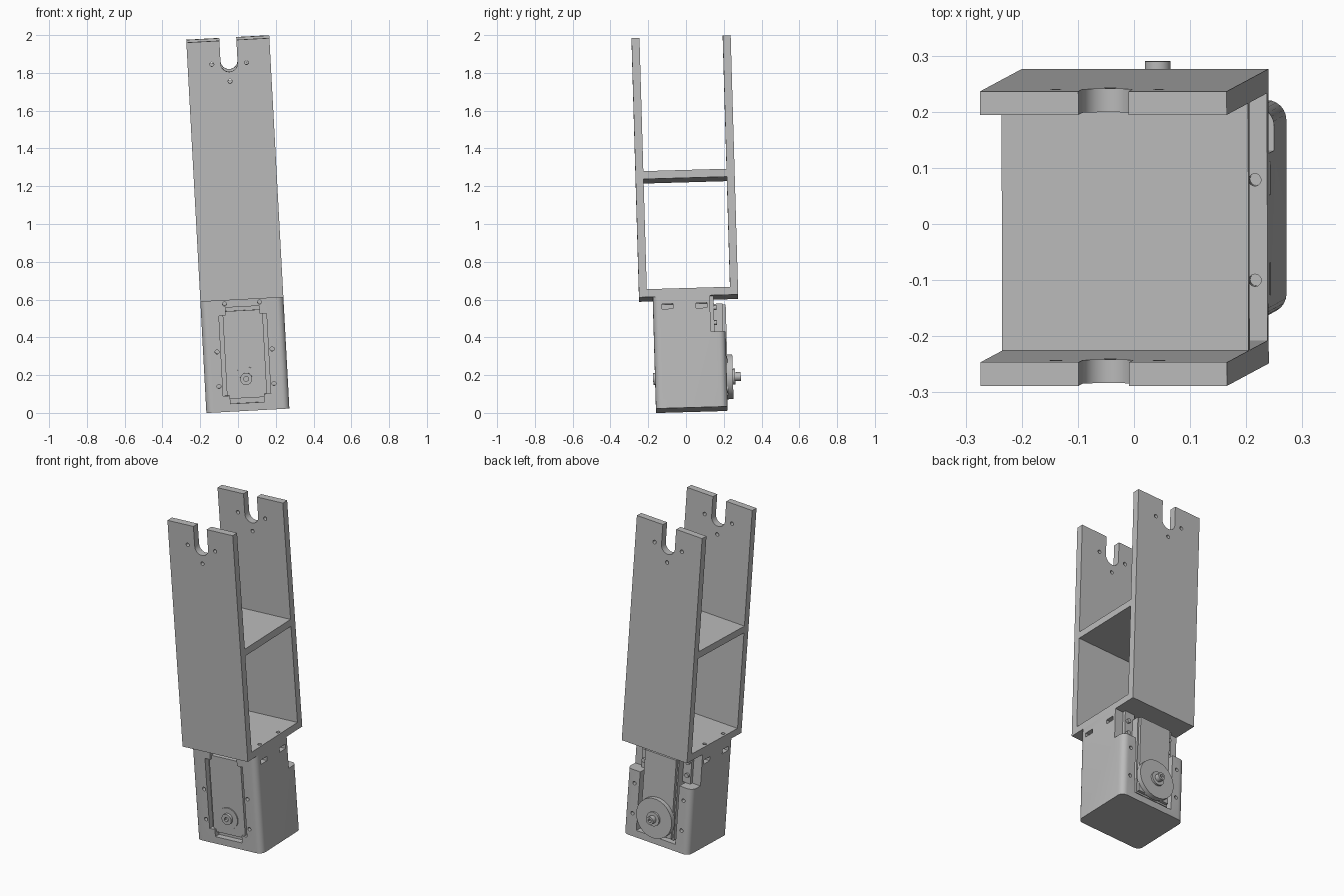
import bpy, bmesh, math
from mathutils import Matrix, Vector

cube = bpy.data.objects.get("Cube")
if cube:
    bpy.data.objects.remove(cube, do_unlink=True)

grey = bpy.data.materials.new("plain_grey")
grey.use_nodes = True
tone = (0.5, 0.5, 0.5, 1)
grey.diffuse_color = tone
grey.node_tree.nodes["Principled BSDF"].inputs["Base Color"].default_value = tone

# The whole assembly leans slightly
up = Vector((-0.054, -0.029, 1)).normalized()
side = Vector((1, 0, 0.054)).normalized()
back = up.cross(side)
TILT = Matrix.Translation((0.052, 0.031, 0.0166)) @ Matrix((side, back, up)).transposed().to_4x4()
parts = []


def make(name, bm, part):
    mesh = bpy.data.meshes.new(name)
    bm.to_mesh(mesh)
    bm.free()
    obj = bpy.data.objects.new(name, mesh)
    bpy.context.collection.objects.link(obj)
    mesh.materials.append(grey)
    if part:
        parts.append(obj)
    else:
        obj.hide_render = True
    return obj


def box(name, x, y, z, part=True, round_corners=0):
    """Box from (low, high) pairs, with optionally rounded upright edges."""
    bm = bmesh.new()
    bmesh.ops.create_cube(bm, size=1)
    for v in bm.verts:
        v.co = [pair[1] if c > 0 else pair[0] for c, pair in zip(v.co, (x, y, z))]
    if round_corners:
        upright = [e for e in bm.edges if abs(e.verts[0].co.z - e.verts[1].co.z) > 0.01]
        bmesh.ops.bevel(bm, geom=upright, offset=round_corners, segments=6,
                        profile=0.5, affect='EDGES')
    return make(name, bm, part)


def rod(name, x, z, radius, y, part=True, sides=32):
    """Cylinder running from front to back."""
    bm = bmesh.new()
    bmesh.ops.create_cone(bm, cap_ends=True, segments=sides, radius1=radius,
                          radius2=radius, depth=y[1] - y[0])
    bmesh.ops.rotate(bm, verts=bm.verts, matrix=Matrix.Rotation(math.pi / 2, 3, 'X'))
    bmesh.ops.translate(bm, verts=bm.verts, vec=(x, (y[0] + y[1]) / 2, z))
    return make(name, bm, part)


def upright_rod(name, x, y, radius, z):
    bm = bmesh.new()
    bmesh.ops.create_cone(bm, cap_ends=True, segments=16, radius1=radius,
                          radius2=radius, depth=z[1] - z[0])
    bmesh.ops.translate(bm, verts=bm.verts, vec=(x, y, (z[0] + z[1]) / 2))
    return make(name, bm, False)


def cut(target, cutter):
    mod = target.modifiers.new("cut", 'BOOLEAN')
    mod.operation = 'DIFFERENCE'
    mod.solver = 'EXACT'
    mod.object = cutter
    bpy.context.view_layer.objects.active = target
    bpy.ops.object.modifier_apply(modifier=mod.name)
    bpy.data.objects.remove(cutter, do_unlink=True)


W = 0.22        # half width
FLOOR = 0.592   # underside of the bracket
AXLE = 0.169    # height of the motor shaft
THROUGH = (-0.4, 0.4)

# Long bracket: two plates joined by a floor and a shelf
bracket = box("arm_bracket", (-W, W), (-0.2625, 0.2625), (FLOOR, 1.967))
for bay in ((0.634, 1.218), (1.26, 2.2)):
    cut(bracket, box("bay", (-0.5, 0.5), (-0.2205, 0.2205), bay, False))

# U notch and screw holes at the top of both plates
NOTCH = 1.845
cut(bracket, box("notch", (-0.045, 0.045), THROUGH, (NOTCH, 2.2), False))
cut(bracket, rod("notch_round", 0, NOTCH, 0.045, THROUGH, False))
for angle in (0, 180, 270):
    a = math.radians(angle)
    cut(bracket, rod("hole", 0.092 * math.cos(a), NOTCH + 0.095 * math.sin(a),
                     0.011, THROUGH, False, 16))

# Motor housing with rounded corners
housing = box("motor_housing", (-W, W), (-0.19, 0.19), (0, FLOOR), True, 0.035)
cut(housing, box("rear_step", (-0.5, 0.5), (0.112, 0.4), (0.4, 0.7), False))
cut(housing, box("rear_pocket", (-0.132, 0.132), (0.1, 0.4), (0.042, 0.7), False))
cut(housing, box("front_pocket", (-0.126, 0.126), (-0.4, -0.155), (0.085, 0.51), False))
cut(housing, box("front_pocket_tall", (-0.09, 0.09), (-0.4, -0.155), (0.042, 0.552), False))

# Screw holes, nut slots and matching floor holes on both sides
for s in (-1, 1):
    for x, z in ((0.093, 0.572), (0.146, 0.32), (0.146, 0.137)):
        cut(housing, rod("front_screw", s * x, z, 0.011, (-0.3, -0.15), False, 16))
    for z in (0.32, 0.137):
        cut(housing, rod("rear_screw", s * 0.165, z, 0.011, (0.15, 0.3), False, 16))
    for y in (-0.113, 0.066):
        lo, hi = sorted((s * 0.16, s * 0.4))
        cut(housing, box("nut_slot", (lo, hi), (y - 0.029, y + 0.029), (0.527, 0.553), False))
        cut(bracket, upright_rod("floor_hole", s * 0.198, y, 0.011, (0.5, 0.7)))

# Motor case, its lids and side flanges
box("motor_case", (-0.112, 0.112), (0.09, 0.178), (0.055, 0.552))
box("motor_rear_lid", (-0.104, 0.104), (0.17, 0.195), (0.065, 0.548))
box("motor_front_lid", (-0.106, 0.106), (-0.178, -0.14), (0.068, 0.532))
for s, label in ((1, "left"), (-1, "right")):
    lo, hi = sorted((s * 0.1, s * 0.165))
    flange = box(label + "_motor_flange", (lo, hi), (0.1, 0.132), (0.4, FLOOR))
    for z in (0.45, 0.53):
        rod(label + "_flange_screw", s * 0.145, z, 0.013, (0.125, 0.146), True, 16)

# Rear output disc and its shaft
disc = rod("output_disc", 0, AXLE, 0.119, (0.19, 0.222), True, 48)
rod("disc_hub", 0, AXLE, 0.042, (0.215, 0.234))
shaft = rod("output_shaft", 0, AXLE, 0.023, (0.22, 0.264))
cut(shaft, rod("hex_socket", 0, AXLE, 0.012, (0.245, 0.3), False, 6))

# Front bearing and its bolt
rod("front_bearing", 0, AXLE, 0.064, (-0.184, -0.16))
bolt = rod("front_bolt", 0, AXLE, 0.032, (-0.2, -0.17))
cut(bolt, rod("hex_socket", 0, AXLE, 0.014, (-0.3, -0.186), False, 6))

# Lean every part and keep the hard edges crisp
bpy.ops.object.select_all(action='DESELECT')
for obj in parts:
    obj.matrix_world = TILT
    obj.select_set(True)
bpy.context.view_layer.objects.active = bracket
bpy.ops.object.shade_smooth_by_angle(angle=math.radians(30))
